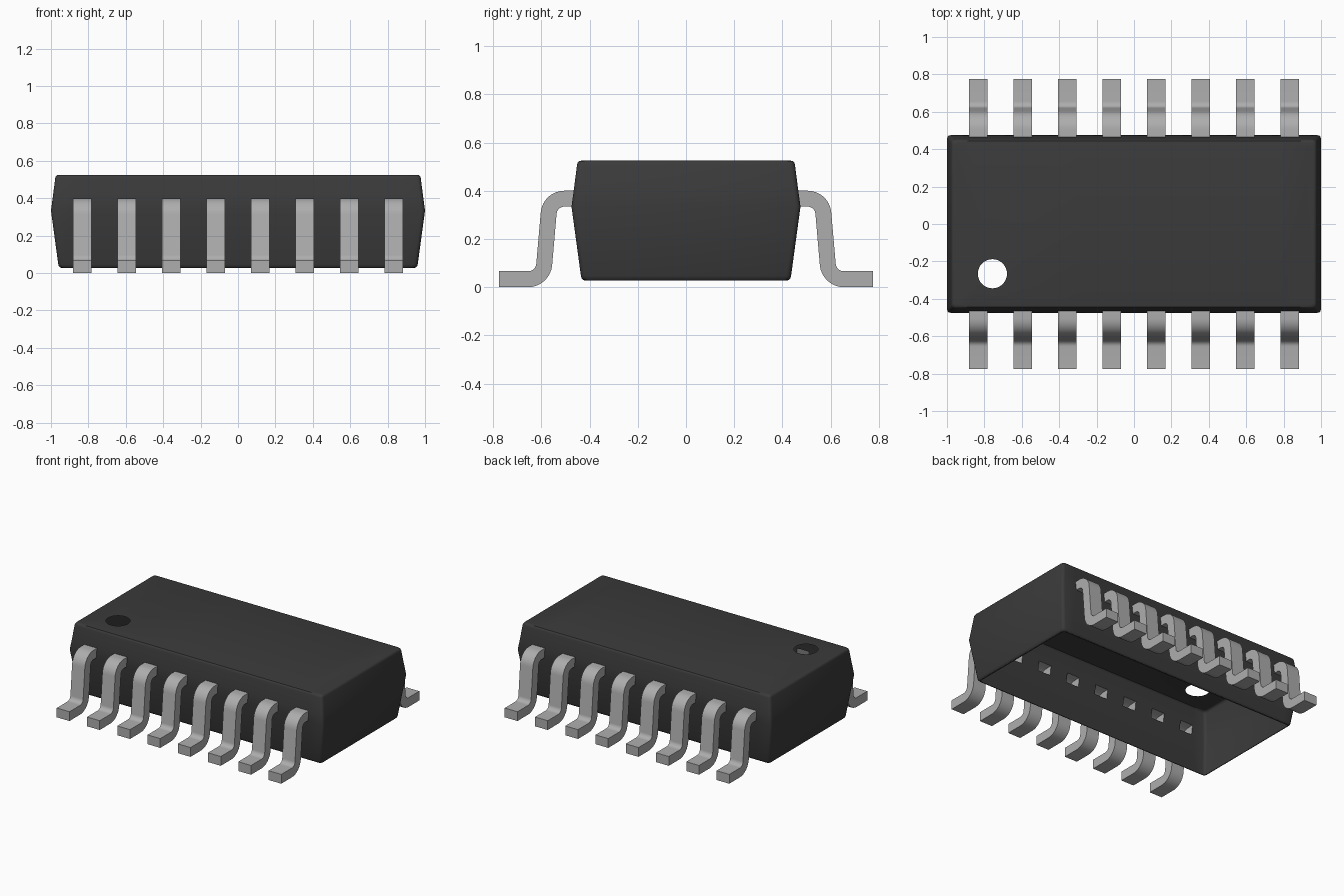
import bpy, bmesh, math

cube = bpy.data.objects.get("Cube")
if cube:
    bpy.data.objects.remove(cube, do_unlink=True)

PIN_W, PITCH, COUNT = 0.1, 0.238, 8
PIN_X = [(i - (COUNT - 1) / 2) * PITCH for i in range(COUNT)]
PIN_Z = (0.334, 0.400)          # slot heights in the body wall


def material(name, value, roughness):
    m = bpy.data.materials.new(name)
    m.use_nodes = True
    col = (value, value, value, 1)
    m.diffuse_color = col
    bsdf = m.node_tree.nodes["Principled BSDF"]
    bsdf.inputs["Base Color"].default_value = col
    bsdf.inputs["Roughness"].default_value = roughness
    return m


def finish(bm, name, mat):
    mesh = bpy.data.meshes.new(name)
    bm.to_mesh(mesh)
    bm.free()
    mesh.materials.append(mat)
    mesh.shade_smooth()
    mesh.set_sharp_from_angle(angle=math.radians(30))
    return mesh


def add(name, mesh):
    ob = bpy.data.objects.new(name, mesh)
    bpy.context.collection.objects.link(ob)
    return ob


def body_ring(d, r=0.02):
    """Rounded rectangle inset by d, with points at every pin edge."""
    hx, hy = 1 - d, 0.475 - d
    edges = [x + s * PIN_W / 2 for x in PIN_X for s in (-1, 1)]

    def corner(sx, sy, start):
        return [(sx * (hx - r) + r * math.cos(math.radians(start + a)),
                 sy * (hy - r) + r * math.sin(math.radians(start + a)))
                for a in (0, 30, 60, 90)]

    return (corner(-1, -1, 180) + [(x, -hy) for x in edges] + corner(1, -1, 270)
            + corner(1, 1, 0) + [(x, hy) for x in reversed(edges)] + corner(-1, 1, 90))


def make_body(mat):
    bm = bmesh.new()
    # Hollow shell: (inset, height), rounded rims, widest at the pins, open below
    levels = [(0.055, 0.028), (0.048, 0.030), (0.042, 0.037), (0.039, 0.047),
              (0.0, PIN_Z[0]), (0.009, PIN_Z[1]),
              (0.023, 0.508), (0.026, 0.517), (0.032, 0.523), (0.041, 0.525)]
    rings = [[bm.verts.new((x, y, z)) for x, y in body_ring(d)] for d, z in levels]
    n = len(rings[0])
    for k in range(len(rings) - 1):
        lo, hi = rings[k], rings[k + 1]
        for i in range(n):
            j = (i + 1) % n
            mid = (lo[i].co + lo[j].co) / 2
            on_long_side = abs(mid.y) > 0.47
            slot = levels[k][1] == PIN_Z[0] and on_long_side and any(
                abs(mid.x - x) < 0.01 for x in PIN_X)
            if not slot:
                bm.faces.new((lo[i], lo[j], hi[j], hi[i]))
    # Top plate with the round marker hole
    top = rings[-1]
    hole = [bm.verts.new((-0.757 + 0.078 * math.cos(a), -0.266 + 0.078 * math.sin(a), 0.525))
            for a in (math.tau * i / 32 for i in range(32))]
    border = []
    for loop in (top, hole):
        for i, v in enumerate(loop):
            w = loop[(i + 1) % len(loop)]
            border.append(bm.edges.get((v, w)) or bm.edges.new((v, w)))
    filled = bmesh.ops.triangle_fill(bm, edges=border, use_beauty=True, normal=(0, 0, 1))
    for f in filled["geom"]:
        if isinstance(f, bmesh.types.BMFace):
            f.normal_update()
            if f.normal.z < 0:
                f.normal_flip()
    return finish(bm, "body", mat)


def make_pin(mat):
    """Gull-wing strip pointing to -y, open where it meets the body."""
    upper, lower, steps = (0.505, 0.302), (0.655, 0.100), 8
    outer, inner = [(0.466, 0.400)], [(0.475, 0.334)]
    for i in range(steps + 1):       # shoulder bend
        a = math.radians(90 - 85 * i / steps)
        for side, r in ((outer, 0.098), (inner, 0.032)):
            side.append((upper[0] + r * math.cos(a), upper[1] + r * math.sin(a)))
    for i in range(steps + 1):       # heel bend
        a = math.radians(185 + 85 * i / steps)
        for side, r in ((outer, 0.034), (inner, 0.100)):
            side.append((lower[0] + r * math.cos(a), lower[1] + r * math.sin(a)))
    outer.append((0.775, 0.066))     # foot
    inner.append((0.775, 0.0))
    bm = bmesh.new()
    h = PIN_W / 2
    sections = [[bm.verts.new((x, -p[0], p[1]))
                 for x, p in ((-h, o), (h, o), (h, q), (-h, q))]
                for o, q in zip(outer, inner)]
    for a, b in zip(sections, sections[1:]):
        for i in range(4):
            j = (i + 1) % 4
            bm.faces.new((a[i], b[i], b[j], a[j]))
    bm.faces.new(sections[-1])
    bmesh.ops.recalc_face_normals(bm, faces=bm.faces)
    return finish(bm, "pin", mat)


black = material("black plastic", 0.043, 0.7)
metal = material("grey metal", 0.42, 0.5)

add("body", make_body(black))

# Two rows of pins sharing one mesh
pin = make_pin(metal)
for i, x in enumerate(PIN_X, 1):
    add(f"front_pin_{i}", pin).location.x = x
    back = add(f"back_pin_{i}", pin)
    back.location.x = x
    back.rotation_euler.z = math.pi
